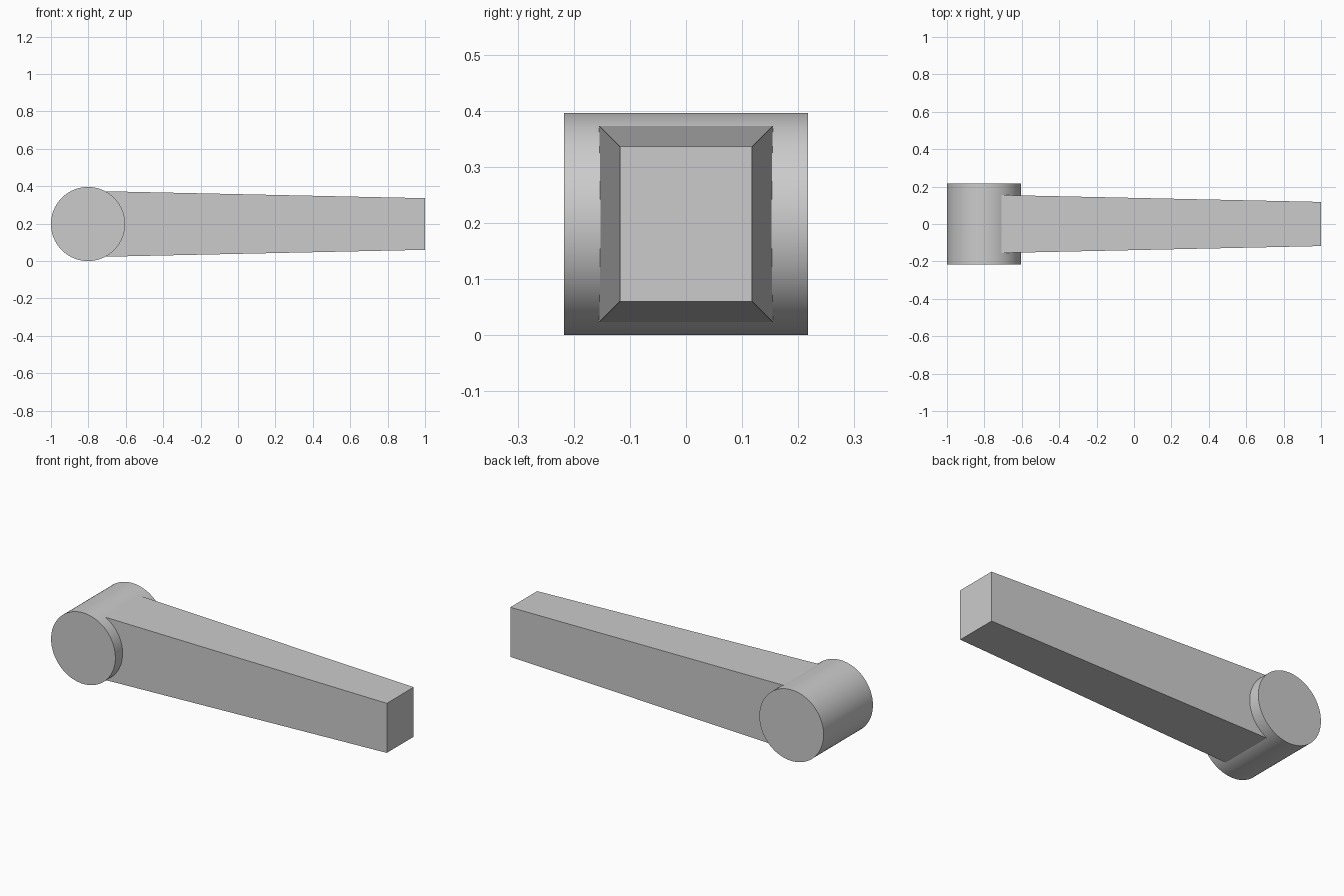
import bpy, bmesh
from math import radians

cube = bpy.data.objects.get("Cube")
if cube:
    bpy.data.objects.remove(cube, do_unlink=True)

# Single grey material
grey = bpy.data.materials.new("grey")
grey.use_nodes = True
colour = (0.6, 0.6, 0.6, 1)
grey.diffuse_color = colour
grey.node_tree.nodes["Principled BSDF"].inputs["Base Color"].default_value = colour

RADIUS = 0.198
HUB_X = -1 + RADIUS

# Round hub lying along y
bpy.ops.mesh.primitive_cylinder_add(
    vertices=96, radius=RADIUS, depth=0.434,
    location=(HUB_X, 0, RADIUS), rotation=(radians(90), 0, 0))
hub = bpy.context.object
hub.name = "pivot_hub"
hub.data.materials.append(grey)
bpy.ops.object.shade_smooth_by_angle(angle=radians(30))

# Tapered arm running from inside the hub to the tip
bpy.ops.mesh.primitive_cube_add(size=2, location=(0, 0, RADIUS))
arm = bpy.context.object
arm.name = "tapered_arm"
arm.data.materials.append(grey)
for v in arm.data.vertices:
    tip = v.co.x > 0
    v.co.x = 1 if tip else HUB_X
    v.co.y *= 0.118 if tip else 0.157
    v.co.z *= 0.138 if tip else 0.177
